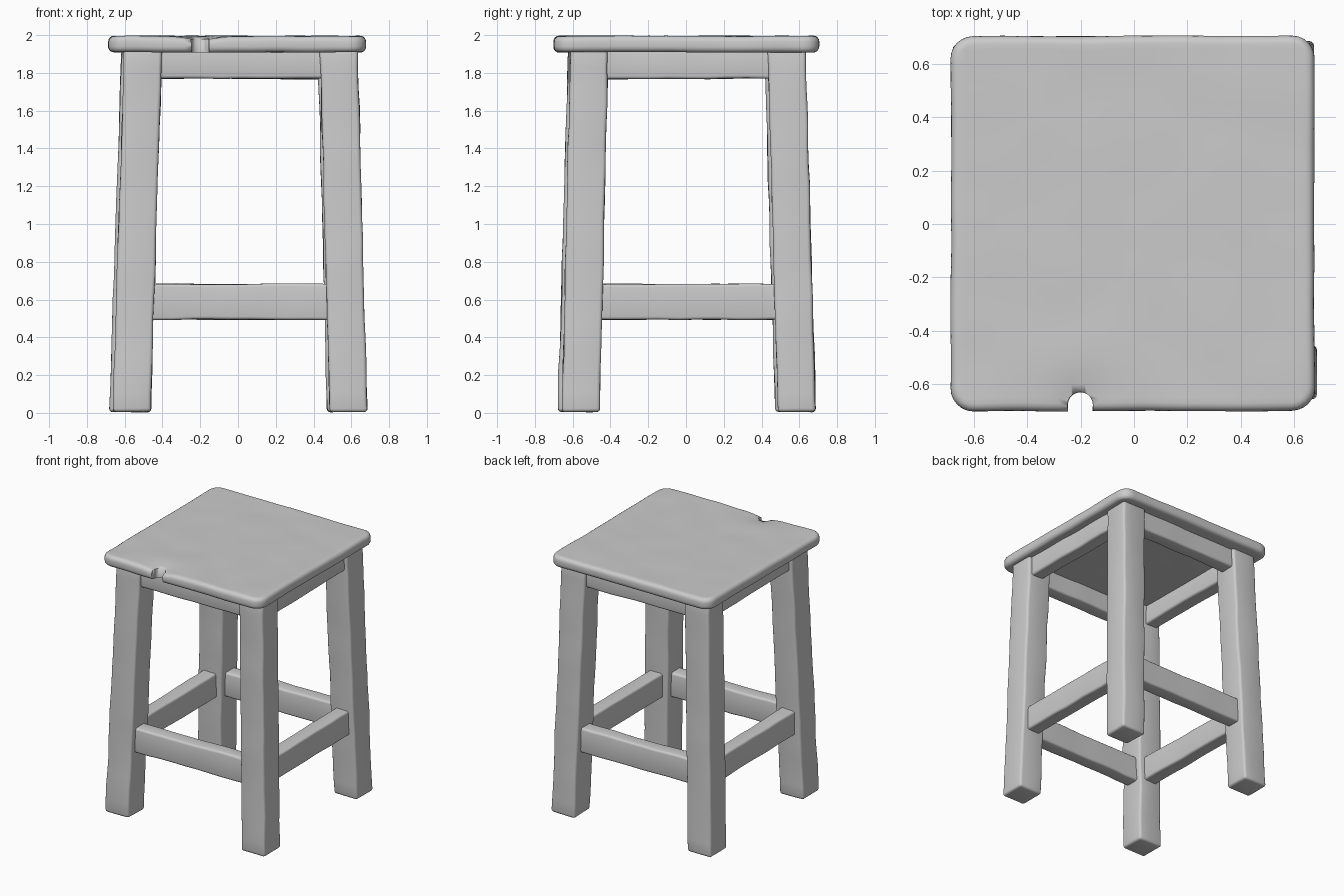
import bpy, bmesh, math
from mathutils import Vector, noise

if "Cube" in bpy.data.objects:
    bpy.data.objects.remove(bpy.data.objects["Cube"])


def finish(name, bm, wobble, step):
    """Slice into a grid, add a hand-made wobble and smooth-shade."""
    for axis in range(3):
        lo = min(v.co[axis] for v in bm.verts)
        hi = max(v.co[axis] for v in bm.verts)
        n = int((hi - lo) / step)
        normal = Vector((0, 0, 0))
        normal[axis] = 1
        for i in range(1, n):
            geom = bm.verts[:] + bm.edges[:] + bm.faces[:]
            bmesh.ops.bisect_plane(bm, geom=geom, dist=1e-5, plane_no=normal,
                                   plane_co=normal * (lo + (hi - lo) * i / n))
    for v in bm.verts:
        v.co += noise.noise_vector(v.co * 5) * wobble
    bmesh.ops.recalc_face_normals(bm, faces=bm.faces)
    me = bpy.data.meshes.new(name)
    bm.to_mesh(me)
    bm.free()
    ob = bpy.data.objects.new(name, me)
    bpy.context.collection.objects.link(ob)
    bpy.ops.object.select_all(action='DESELECT')
    ob.select_set(True)
    bpy.context.view_layer.objects.active = ob
    bpy.ops.object.shade_smooth_by_angle(angle=math.radians(40))
    return ob


def bevel(bm, edges, width, segments):
    bmesh.ops.bevel(bm, geom=edges, offset=width, segments=segments,
                    profile=0.5, affect='EDGES')


def beam(name, a, b, across, half_w, half_h, radius):
    """Bar from a to b; across is its horizontal width direction."""
    up = (Vector((0, 0, 1)) if abs(b.z - a.z) < 0.5 else Vector((0, 1, 0)))
    bm = bmesh.new()
    ends = []
    for p in (a, b):
        ends.append([bm.verts.new(p + across * half_w * s + up * half_h * t)
                     for s, t in ((-1, -1), (1, -1), (1, 1), (-1, 1))])
    lower, upper = ends
    bm.faces.new(lower[::-1])
    bm.faces.new(upper)
    for i in range(4):
        j = (i + 1) % 4
        bm.faces.new((lower[i], lower[j], upper[j], upper[i]))
    bmesh.ops.recalc_face_normals(bm, faces=bm.faces)
    bevel(bm, bm.edges[:], radius, 3)
    return finish(name, bm, 0.006, 0.1)


# Splayed legs: bottom and top centres
legs = {
    "front_left": ((-0.563, -0.58), (-0.502, -0.522)),
    "front_right": ((0.585, -0.557), (0.533, -0.512)),
    "back_right": ((0.573, 0.587), (0.522, 0.532)),
    "back_left": ((-0.58, 0.573), (-0.515, 0.515)),
}
TOP = 1.93
for name, (foot, head) in legs.items():
    beam(name + "_leg", Vector((*foot, 0.005)), Vector((*head, TOP)),
         Vector((1, 0, 0)), 0.1, 0.1, 0.018)


def leg_point(name, z):
    foot, head = legs[name]
    return Vector((*foot, z)).lerp(Vector((*head, z)), z / TOP)


# Aprons under the seat and stretchers between the legs
sides = {"front": ("front_left", "front_right"), "right": ("front_right", "back_right"),
         "back": ("back_right", "back_left"), "left": ("back_left", "front_left")}
for side, (p, q) in sides.items():
    for part, z, half_h, out in (("apron", 1.847, 0.078, 0.02),
                                 ("stretcher", 0.588, 0.094, 0.0)):
        a, b = leg_point(p, z), leg_point(q, z)
        along = (b - a).normalized()
        across = along.cross(Vector((0, 0, 1)))
        beam(f"{side}_{part}", a + across * out, b + across * out,
             across, 0.056, half_h, 0.016)

# Seat: rounded slab with soft rims
bm = bmesh.new()
bmesh.ops.create_cube(bm, size=1)
for v in bm.verts:
    v.co = Vector((v.co.x * 1.362 - 0.005, v.co.y * 1.405 + 0.002, v.co.z * 0.086 + 1.952))
bevel(bm, [e for e in bm.edges if abs(e.verts[0].co.z - e.verts[1].co.z) > 0.05], 0.085, 6)
bevel(bm, [e for e in bm.edges if abs(e.verts[0].co.z - e.verts[1].co.z) < 0.01], 0.03, 4)
seat = finish("seat", bm, 0.004, 0.05)

# Shallow worn dip around the notch
for v in seat.data.vertices:
    d = math.hypot(v.co.x + 0.2, v.co.y + 0.67)
    if v.co.z > 1.95:
        v.co.z -= 0.02 * math.exp(-(d / 0.09) ** 2)

# Notch in the front edge
bm = bmesh.new()
bmesh.ops.create_cone(bm, cap_ends=True, segments=20, radius1=0.047, radius2=0.047, depth=0.3)
for v in bm.verts:
    v.co += Vector((-0.2, -0.676, 1.95))
    if v.co.y < -0.68:
        v.co.y -= 0.06
cutter = finish("notch_cutter", bm, 0.004, 0.1)
cutter.hide_render = True
cutter.display_type = 'WIRE'
cut = seat.modifiers.new("notch", 'BOOLEAN')
cut.operation = 'DIFFERENCE'
cut.solver = 'EXACT'
cut.object = cutter
